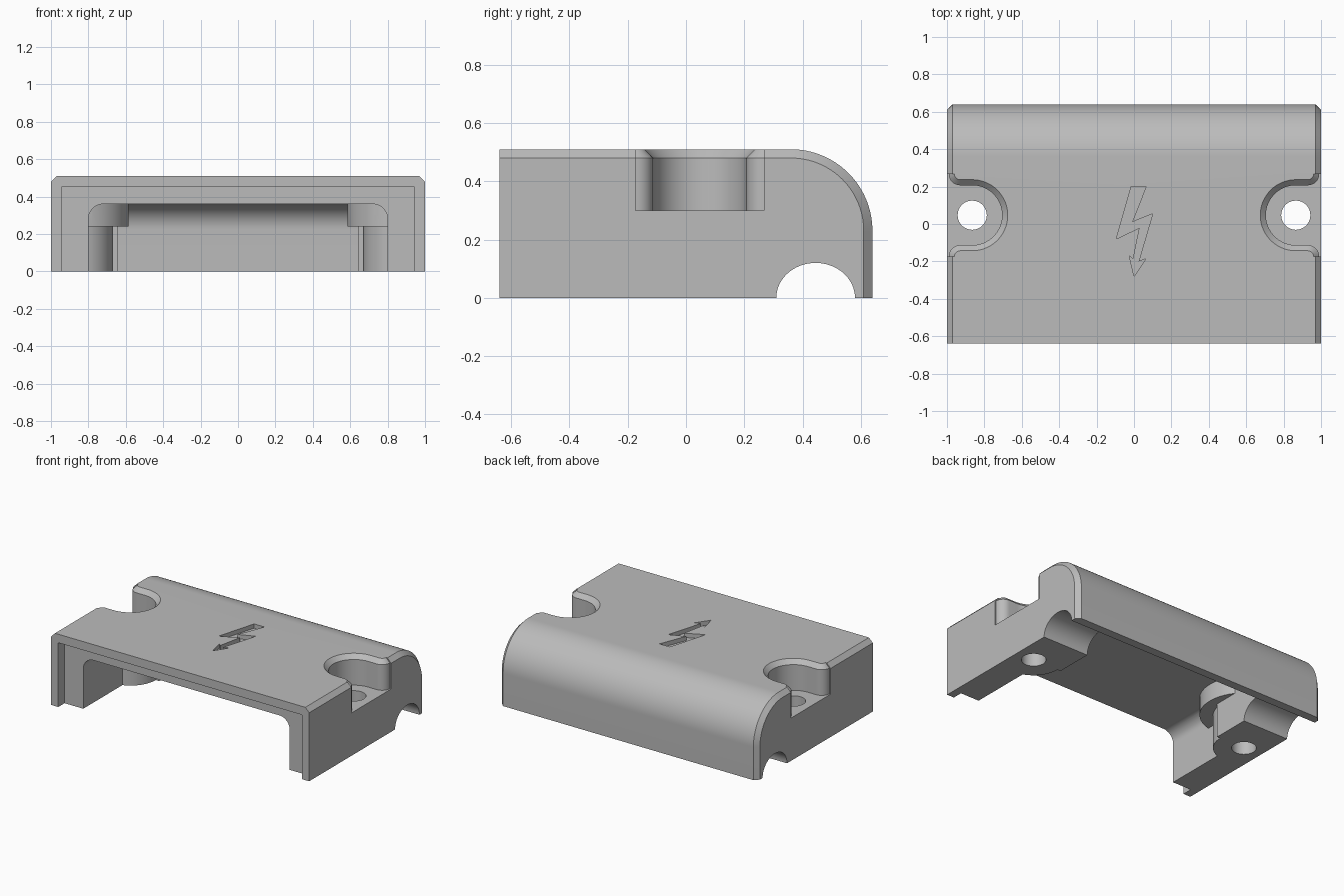
import bpy, bmesh
from math import sin, cos, radians
from mathutils import Vector

cube = bpy.data.objects.get("Cube")
if cube:
    bpy.data.objects.remove(cube, do_unlink=True)

plastic = bpy.data.materials.new("grey plastic")
plastic.use_nodes = True
plastic.diffuse_color = (0.5, 0.5, 0.5, 1)
plastic.node_tree.nodes["Principled BSDF"].inputs["Base Color"].default_value = (0.5, 0.5, 0.5, 1)


def arc(cx, cy, r, start, end, n=16):
    """Points on an arc, angles in degrees."""
    angles = [radians(start + (end - start) * i / n) for i in range(n + 1)]
    return [(cx + r * cos(a), cy + r * sin(a)) for a in angles]


def loft(name, rings):
    """Closed solid through matching rings of 3D points."""
    bm = bmesh.new()
    loops = [[bm.verts.new(p) for p in ring] for ring in rings]
    n = len(loops[0])
    for a, b in zip(loops, loops[1:]):
        for i in range(n):
            j = (i + 1) % n
            bm.faces.new((a[i], a[j], b[j], b[i]))
    bm.faces.new(loops[0])
    bm.faces.new(loops[-1])
    bmesh.ops.recalc_face_normals(bm, faces=bm.faces)
    mesh = bpy.data.meshes.new(name)
    bm.to_mesh(mesh)
    bm.free()
    mesh.materials.append(plastic)
    obj = bpy.data.objects.new(name, mesh)
    bpy.context.collection.objects.link(obj)
    return obj


def along_x(pts, x):
    return [Vector((x, y, z)) for y, z in pts]


def along_y(pts, y):
    return [Vector((x, y, z)) for x, z in pts]


def along_z(pts, z):
    return [Vector((x, y, z)) for x, y in pts]


def prism(name, plane, pts, low, high):
    return loft(name, [plane(pts, low), plane(pts, high)])


def combine(target, tool, operation="DIFFERENCE"):
    """Apply a boolean and discard the tool."""
    tool.hide_render = True
    mod = target.modifiers.new(tool.name, "BOOLEAN")
    mod.operation = operation
    mod.solver = "EXACT"
    mod.object = tool
    bpy.context.view_layer.update()
    graph = bpy.context.evaluated_depsgraph_get()
    mesh = bpy.data.meshes.new_from_object(target.evaluated_get(graph))
    target.modifiers.clear()
    target.data = mesh
    bpy.data.objects.remove(tool, do_unlink=True)


def rect(a0, b0, a1, b1):
    return [(a0, b0), (a1, b0), (a1, b1), (a0, b1)]


# Outer shell: rounded back edge, chamfered ends
def side_profile(inset):
    return [(-0.64, 0), (-0.64, 0.51 - inset)] + \
        arc(0.36, 0.23, 0.28 - inset, 90, 0, 32) + [(0.64 - inset, 0)]


cover = loft("terminal_cover", [
    along_x(side_profile(0.03), -1), along_x(side_profile(0), -0.97),
    along_x(side_profile(0), 0.97), along_x(side_profile(0.03), 1)])

# Inner cavity, open to the front and the bottom
opening = [(-0.8, -0.2)] + arc(-0.72, 0.28, 0.08, 180, 90, 12) + \
    arc(0.72, 0.28, 0.08, 90, 0, 12) + [(0.8, -0.2)]
cavity = prism("cavity", along_y, opening, -0.9, 0.58)
rounding = [(-1, -0.3), (-1, 0.5), (0.1, 0.5), (0.1, 0.36)] + \
    arc(0.444, 0.224, 0.136, 90, 0) + [(0.58, -0.3)]
combine(cavity, prism("cavity_rounding", along_x, rounding, -1.2, 1.2), "INTERSECT")

# Screw bosses and side blocks stay solid inside the cavity
SCREW_X, SCREW_Y = 0.865, 0.047
for s in (-1, 1):
    cx = s * SCREW_X
    combine(cavity, prism("upper_boss", along_z, arc(cx, SCREW_Y, 0.28, 0, 354, 59), 0.24, 0.6))
    combine(cavity, prism("lower_boss", along_z, arc(cx, SCREW_Y, 0.195, 0, 354, 59), -0.4, 0.3))
    combine(cavity, prism("side_block", along_z, rect(s * 0.645, SCREW_Y, s * 1.1, 0.7), -0.4, 0.6))
combine(cover, cavity)

# Stepped recess around the front opening
combine(cover, prism("front_recess", along_y, rect(-0.945, -0.2, 0.945, 0.45), -0.9, -0.57))

# Cable channel across both sides
channel = [(0.445 + 0.135 * cos(radians(a)), 0.12 * sin(radians(a))) for a in range(0, 181, 6)]
channel = [(0.58, -0.2)] + channel + [(0.31, -0.2)]
for s in (-1, 1):
    combine(cover, prism("cable_channel", along_x, channel, s * 0.6, s * 1.2))


# Screw seats: round pocket flaring at the side, chamfered on top
def seat_outline(s, grow):
    r = 0.16 + grow
    flare = 0.06 - grow
    edge = 0.99 - grow
    half = arc(edge - flare, r + flare, flare, 0, -90, 8)
    pts = [(1.2, r + flare)] + half + arc(SCREW_X, 0, r, 90, 270, 32)
    pts += [(x, -y) for x, y in reversed(half)] + [(1.2, -r - flare)]
    return [(s * x, SCREW_Y + y) for x, y in pts]


for s in (-1, 1):
    combine(cover, loft("screw_seat", [
        along_z(seat_outline(s, 0), 0.3), along_z(seat_outline(s, 0), 0.48),
        along_z(seat_outline(s, 0.03), 0.51), along_z(seat_outline(s, 0.03), 0.6)]))
    combine(cover, prism("screw_hole", along_z,
                         arc(s * SCREW_X, SCREW_Y, 0.078, 0, 350, 35), -0.2, 0.4))

# Engraved warning arrow
bolt = [(-0.015, 0.2), (0.065, 0.2), (-0.01, 0.01), (0.1, 0.055), (0.025, -0.2),
        (0.065, -0.185), (0, -0.28), (-0.025, -0.17), (-0.005, -0.19),
        (0.03, -0.02), (-0.095, -0.08)]
combine(cover, prism("warning_arrow", along_z, bolt, 0.48, 0.6))

# Smooth the curved surfaces, keep edges crisp
bpy.ops.object.select_all(action="DESELECT")
cover.select_set(True)
bpy.context.view_layer.objects.active = cover
bpy.ops.object.shade_smooth_by_angle(angle=radians(25))
